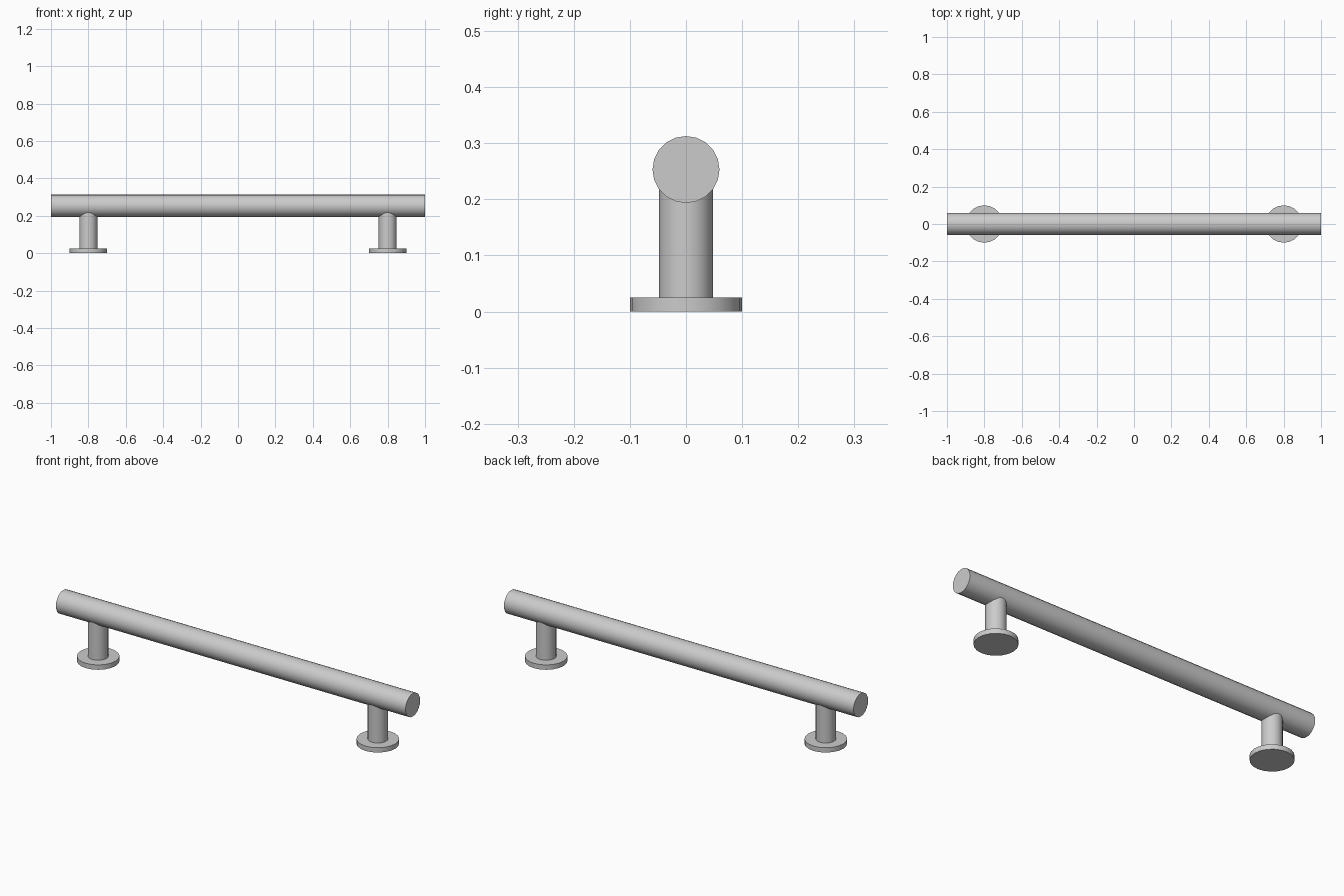
import bpy
from math import radians

if "Cube" in bpy.data.objects:
    bpy.data.objects.remove(bpy.data.objects["Cube"])

SIDES = 20
BAR_Z = 0.253


def cylinder(name, radius, length, location, rotation=(0, 0, 0)):
    bpy.ops.mesh.primitive_cylinder_add(vertices=SIDES, radius=radius, depth=length,
                                        location=location, rotation=rotation)
    obj = bpy.context.object
    obj.name = name
    bpy.ops.object.shade_smooth_by_angle(angle=radians(30))
    return obj


# Horizontal grip bar
cylinder("bar", 0.0597, 2.0, (0, 0, BAR_Z), (0, radians(90), 0))

# Mounting disc and post on each side; posts end inside the bar
for side, x in (("left", -0.8), ("right", 0.8)):
    base_top = 0.025
    post_len = BAR_Z - base_top
    cylinder(f"{side}_base", 0.1, base_top, (x, 0, base_top / 2))
    cylinder(f"{side}_post", 0.048, post_len, (x, 0, base_top + post_len / 2))
